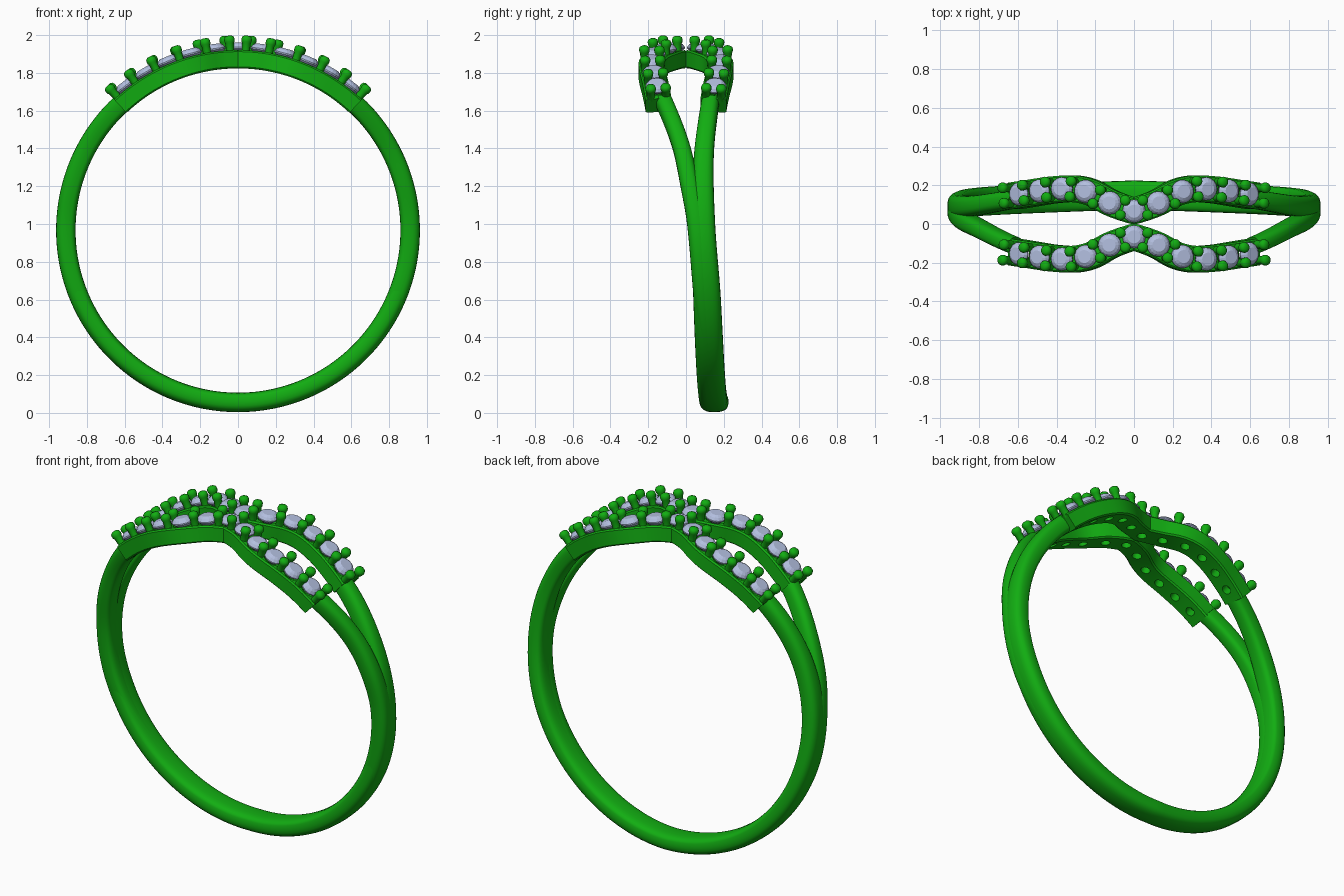
import bpy, bmesh, math
from mathutils import Vector, Matrix

if "Cube" in bpy.data.objects:
    bpy.data.objects.remove(bpy.data.objects["Cube"])

CZ = 0.967                      # height of the ring axis
R_IN, R_OUT = 0.860, 0.963      # inner and outer radius


def material(name, rgb):
    m = bpy.data.materials.new(name)
    m.diffuse_color = (*rgb, 1)
    m.use_nodes = True
    m.node_tree.nodes["Principled BSDF"].inputs["Base Color"].default_value = m.diffuse_color
    return m


METAL = material("green_metal", (0.006, 0.42, 0.006))
GEM = material("pale_stone", (0.45, 0.52, 0.74))


def make_object(name, bm, mat, smooth=None):
    bmesh.ops.recalc_face_normals(bm, faces=bm.faces)
    me = bpy.data.meshes.new(name)
    bm.to_mesh(me)
    bm.free()
    ob = bpy.data.objects.new(name, me)
    bpy.context.collection.objects.link(ob)
    me.materials.append(mat)
    if smooth:
        bpy.ops.object.select_all(action='DESELECT')
        ob.select_set(True)
        bpy.context.view_layer.objects.active = ob
        bpy.ops.object.shade_smooth_by_angle(angle=math.radians(smooth))
    return ob


def curve_value(keys, t, col=1):
    """Smooth interpolation through rows of (t, value, ...)."""
    n = len(keys)
    if t <= keys[0][0]:
        return keys[0][col]
    if t >= keys[-1][0]:
        return keys[-1][col]
    i = max(k for k in range(n - 1) if keys[k][0] <= t)

    def slope(k):
        a, b = keys[max(k - 1, 0)], keys[min(k + 1, n - 1)]
        return (b[col] - a[col]) / (b[0] - a[0])
    h = keys[i + 1][0] - keys[i][0]
    u = (t - keys[i][0]) / h
    return ((2*u**3 - 3*u*u + 1) * keys[i][col] + (u**3 - 2*u*u + u) * h * slope(i)
            + (3*u*u - 2*u**3) * keys[i + 1][col] + (u**3 - u*u) * h * slope(i + 1))


def loft(sections):
    bm = bmesh.new()
    rings = [[bm.verts.new(p) for p in s] for s in sections]
    n = len(rings[0])
    for a, b in zip(rings, rings[1:]):
        for i in range(n):
            j = (i + 1) % n
            bm.faces.new((a[i], a[j], b[j], b[i]))
    bm.faces.new(rings[0])
    bm.faces.new(rings[-1])
    return bm


def lathe(bm, profile, n, mat):
    """Closed turned solid around local z, placed by a matrix."""
    rings = [[bm.verts.new(mat @ Vector((r * math.cos(2*math.pi*i/n), r * math.sin(2*math.pi*i/n), z)))
              for i in range(n)] for r, z in profile]
    for a, b in zip(rings, rings[1:]):
        for i in range(n):
            j = (i + 1) % n
            bm.faces.new((a[i], a[j], b[j], b[i]))
    bm.faces.new(rings[0])
    bm.faces.new(rings[-1])


# ---- shank: rounded band, (angle from bottom, y centre, width)
MAIN = [(0, .150, .150), (66, .112, .146), (92, .092, .125), (115, .094, .106), (138, .128, .095)]
ARM = [(40, .128, .090), (66, .092, .100), (92, .058, .105), (105, .020, .100),
       (119, -.025, .095), (138, -.115, .092)]


def shank(name, keys, a0, a1, steps):
    secs = []
    rm, half = (R_IN + R_OUT) / 2, (R_OUT - R_IN) / 2
    for k in range(steps + 1):
        a = a0 + (a1 - a0) * k / steps
        y, w = curve_value(keys, abs(a)), curve_value(keys, abs(a), 2)
        ring = []
        for i in range(24):
            t = 2 * math.pi * i / 24
            c, s = math.cos(t), math.sin(t)
            e = 0.8 if s >= 0 else 0.5           # flatter on the finger side
            dy = math.copysign(abs(c) ** 0.75, c) * w / 2
            r = rm + math.copysign(abs(s) ** e, s) * half
            ra = math.radians(a)
            ring.append((r * math.sin(ra), y + dy, CZ - r * math.cos(ra)))
        secs.append(ring)
    return make_object(name, loft(secs), METAL, 40)


shank("main_shank", MAIN, -138, 138, 140)
shank("split_arm_right", ARM, 40, 138, 60)
shank("split_arm_left", ARM, -40, -138, 60)

# ---- wavy stone-set strands
WAVE = [(0, .066), (.12, .108), (.22, .160), (.31, .181), (.43, .176), (.54, .160), (.66, .142)]
END = math.radians(43)


def point(a, side, r):
    x = 0.94 * math.sin(a)
    y = curve_value(WAVE, abs(x)) * side
    return Vector((r * math.sin(a), y, CZ + r * math.cos(a)))


def frame(a, side, r):
    """Matrix at angle a: x along the strand, y across it, z outward."""
    out = Vector((math.sin(a), 0, math.cos(a)))
    tan = (point(a + .01, side, r) - point(a - .01, side, r))
    tan = (tan - out * tan.dot(out)).normalized()
    m = Matrix((tan, out.cross(tan), out)).transposed().to_4x4()
    m.translation = point(a, side, r)
    return m


STONE_X = [0, .122, .243, .362, .475, .578]
PRONG_X = [.054, .180, .306, .424, .533, .628]
GIRDLE = 0.968


def both_ways(xs):
    return sorted({s * math.asin(x / 0.94) for x in xs for s in (1, -1)})


for side, label in ((1, "back"), (-1, "front")):
    # band with chamfered rectangular section
    h, c, top, bot = .069, .008, .953, .857
    outline = [(-h, bot + c), (-h + c, bot), (h - c, bot), (h, bot + c),
               (h, top - c), (h - c, top), (-h + c, top), (-h, top - c)]
    secs = []
    for k in range(65):
        a = -END + 2 * END * k / 64
        rot = frame(a, side, .91)
        secs.append([rot @ Vector((0, w, r - .91)) for w, r in outline])
    band = make_object("setting_band_" + label, loft(secs), METAL)

    # drilled seats under the stones
    bm = bmesh.new()
    for a in both_ways(STONE_X):
        lathe(bm, [(.026, -.16), (.026, -.06), (.056, -.018), (.056, .06)], 20, frame(a, side, GIRDLE))
    cutter = make_object("seat_cutter", bm, METAL)
    cutter.hide_render = True
    mod = band.modifiers.new("seats", 'BOOLEAN')
    mod.object, mod.operation, mod.solver = cutter, 'DIFFERENCE', 'EXACT'
    bpy.ops.object.select_all(action='DESELECT')
    band.select_set(True)
    bpy.context.view_layer.objects.active = band
    bpy.ops.object.modifier_apply(modifier=mod.name)
    bpy.data.objects.remove(cutter)
    bpy.ops.object.shade_smooth_by_angle(angle=math.radians(25))

    # faceted round stones
    bm = bmesh.new()
    for a in both_ways(STONE_X):
        lathe(bm, [(.003, -.055), (.060, -.005), (.060, .002), (.049, .017), (.034, .026)],
              16, frame(a, side, GIRDLE))
    make_object("stones_" + label, bm, GEM)

    # paired prongs between the stones
    bm = bmesh.new()
    for a in both_ways(PRONG_X):
        for off in (-.040, .040):
            m = frame(a, side, .935) @ Matrix.Translation((0, off, 0))
            lathe(bm, [(.021, 0), (.022, .055), (.027, .064), (.028, .078), (.024, .089), (.012, .096)], 16, m)
    make_object("prongs_" + label, bm, METAL, 50)
